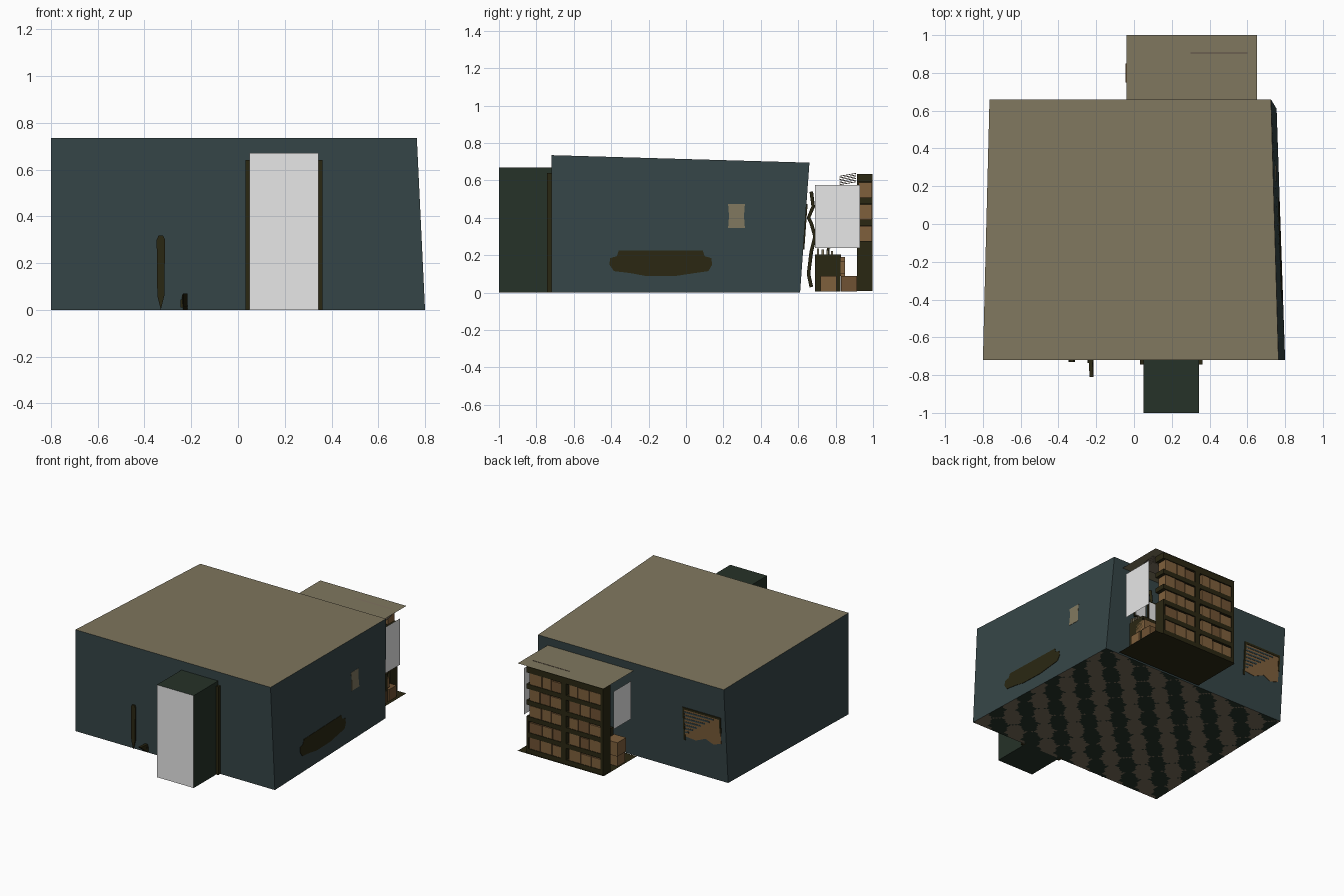
import bpy, bmesh, math, random
from mathutils import Vector

if "Cube" in bpy.data.objects:
    bpy.data.objects.remove(bpy.data.objects["Cube"])
random.seed(4)


def mat(name, r, g, b):
    m = bpy.data.materials.new(name)
    m.diffuse_color = (r, g, b, 1)
    m.use_nodes = True
    m.node_tree.nodes["Principled BSDF"].inputs["Base Color"].default_value = m.diffuse_color
    return m


WALL = mat("dark teal wall", .036, .060, .063)
TAN = mat("plaster tan", .215, .185, .113)
BROWN = mat("dark wood", .023, .020, .006)
GREEN = mat("dark green", .019, .032, .021)
WHITE = mat("white", .80, .80, .80)
BOX = mat("cardboard", .21, .115, .045)
BOX2 = mat("old cardboard", .16, .085, .033)
TAUPE = mat("floor taupe", .18, .145, .10)


def finish(name, bm, *mats):
    me = bpy.data.meshes.new(name)
    bm.to_mesh(me)
    bm.free()
    for m in mats:
        me.materials.append(m)
    ob = bpy.data.objects.new(name, me)
    bpy.context.collection.objects.link(ob)
    return ob


def polys(name, faces, *mats):
    """Flat sheets from lists of corner points."""
    bm = bmesh.new()
    for f in faces:
        bm.faces.new([bm.verts.new(p) for p in f])
    bmesh.ops.remove_doubles(bm, verts=bm.verts, dist=1e-5)
    return finish(name, bm, *mats)


def prism(name, outline, depth, m):
    """Extrude an outline along the depth vector."""
    bm = bmesh.new()
    f = bm.faces.new([bm.verts.new(p) for p in outline])
    r = bmesh.ops.extrude_face_region(bm, geom=[f], use_keep_orig=True)
    for v in r["geom"]:
        if isinstance(v, bmesh.types.BMVert):
            v.co += Vector(depth)
    bmesh.ops.recalc_face_normals(bm, faces=bm.faces)
    return finish(name, bm, m)


def box(name, x0, x1, y0, y1, z0, z1, m):
    return prism(name, [(x0, y0, z0), (x1, y0, z0), (x1, y1, z0), (x0, y1, z0)],
                 (0, 0, z1 - z0), m)


def tube(name, pts, radius, m):
    cu = bpy.data.curves.new(name, 'CURVE')
    cu.dimensions = '3D'
    cu.bevel_depth = radius
    cu.bevel_resolution = 1
    cu.use_fill_caps = True
    s = cu.splines.new('POLY')
    s.points.add(len(pts) - 1)
    for p, q in zip(s.points, pts):
        p.co = (*q, 1)
    cu.materials.append(m)
    ob = bpy.data.objects.new(name, cu)
    bpy.context.collection.objects.link(ob)


# room shell: slightly crooked walls, doorway left open in the front
lo = [(-.8, -.72, 0), (.8, -.72, 0), (.755, .61, 0), (-.765, .61, 0)]
hi = [(-.8, -.72, .735), (.765, -.72, .735), (.725, .66, .695), (-.765, .66, .695)]
D0, D1, DH = .05, .345, .64
polys("walls", [[lo[i], lo[(i + 1) % 4], hi[(i + 1) % 4], hi[i]] for i in (1, 2, 3)]
      + [[lo[0], (D0, -.72, 0), (D0, -.72, .735), hi[0]],
         [(D1, -.72, 0), lo[1], hi[1], (D1, -.72, .735)],
         [(D0, -.72, DH), (D1, -.72, DH), (D1, -.72, .735), (D0, -.72, .735)]], WALL)
polys("ceiling", [hi], TAN)

# patterned floor: wavy staggered tiles
bm = bmesh.new()
NX, NY, P = 112, 96, .285
grid = []
for j in range(NY + 1):
    t = j / NY
    a, b = -.8 + .035 * t, .8 - .045 * t
    grid.append([bm.verts.new((a + (b - a) * i / NX, -.72 + 1.33 * t, 0)) for i in range(NX + 1)])
for j in range(NY):
    for i in range(NX):
        f = bm.faces.new((grid[j][i], grid[j + 1][i], grid[j + 1][i + 1], grid[j][i + 1]))
        c = f.calc_center_median()
        k = 2 * math.pi / P
        u = c.x + .02 * math.sin(2 * k * c.y)
        v = c.y + .02 * math.sin(2 * k * c.x)
        f.material_index = int(math.sin(k * u) * math.sin(k * v) > 0)
finish("floor", bm, GREEN, TAUPE)

# hallway behind the door, with a white end wall
polys("hallway", [
    [(D0, -1, 0), (D0, -.72, 0), (D0, -.72, .67), (D0, -1, .67)],
    [(D1, -.72, 0), (D1, -1, 0), (D1, -1, .67), (D1, -.72, .67)],
    [(D0, -1, .67), (D1, -1, .67), (D1, -.72, .67), (D0, -.72, .67)],
    [(D0, -1, 0), (D0, -.72, 0), (D1, -.72, 0), (D1, -1, 0)]], GREEN)
polys("hallway_end", [[(D0, -1, 0), (D1, -1, 0), (D1, -1, .67), (D0, -1, .67)]], WHITE)
for n, x in (("left", .032), ("right", .34)):
    box("door_post_" + n, x, x + .022, -.743, -.70, 0, .64, BROWN)
box("door_lintel", .032, .362, -.743, -.70, .625, .64, BROWN)


# parts showing through the right wall: sofa and picture
def on_right(y, z, off=.004):
    t = (y + .72) / 1.33
    return (.8 - .045 * t - (.035 - .002 * t) * z / .715 + off, y, z)


sofa = [(-.41, .15), (-.385, .115), (-.30, .105), (-.22, .09), (-.05, .09), (.05, .105), (.12, .115),
        (.14, .15), (.135, .185), (.10, .195), (.09, .225), (-.36, .225), (-.37, .195), (-.405, .185)]
prism("sofa_back", [on_right(*p) for p in sofa], (-.09, 0, 0), BROWN)
box("sofa_seat", .48, .70, -.38, .11, .02, .12, BROWN)
prism("wall_picture", [on_right(*p) for p in
                       [(.225, .345), (.315, .345), (.31, .41), (.315, .475), (.225, .475), (.23, .41)]],
      (-.02, 0, 0), TAN)

# parts showing through the front wall: a pole and a small hooked foot
pole = [(-.33, 0), (-.315, .06), (-.312, .30), (-.32, .317), (-.34, .317), (-.348, .30), (-.345, .06)]
prism("leaning_pole", [(x, -.73, z) for x, z in pole], (0, .02, 0), BROWN)
prism("hooked_foot", [(-.215, -.72, 0), (-.215, -.81, .07), (-.22, -.73, .06), (-.22, -.72, .06)],
      (-.02, 0, 0), BROWN)
box("foot_pad", -.245, -.215, -.735, -.715, .01, .045, BROWN)

# front window with blinds, flush with the inside of the wall
box("front_window", -.54, -.24, -.717, -.712, .25, .48, WHITE)
for i in range(9):
    z = .265 + i * .024
    box("front_blind", -.53, -.25, -.711, -.704, z, z + .012, TAN)


# back window with blinds, poking through the sloping wall
def on_back(x, z, off):
    return (x, .61 + .05 * z / .695 + off, z)


def back_plate(name, pts, off, m):
    prism(name, [on_back(x, z, off) for x, z in pts], (0, -.006, 0), m)


back_plate("back_window", [(-.43, .26), (-.52, .25), (-.60, .285), (-.66, .26), (-.725, .28),
                           (-.725, .465), (-.43, .465)], .003, BOX)
for n, (x0, x1, z0, z1) in {"top": (-.73, -.425, .46, .475), "side": (-.437, -.425, .23, .47),
                            "far_side": (-.73, -.718, .36, .47)}.items():
    back_plate("back_window_frame_" + n, [(x0, z0), (x1, z0), (x1, z1), (x0, z1)], .006, BROWN)
for i in range(7):
    z = .285 + i * .025
    w = .03 + .034 * i
    back_plate("back_blind", [(-.437, z), (-.437 - w, z + .005), (-.437 - w, z + .016), (-.437, z + .011)],
               .005, WALL)

# storage annex: floor and ceiling sheets, side panels
X0, X1 = -.04, .65
polys("annex_ceiling", [[(X0, .655, .638), (X1, .655, .638), (X1, 1, .638), (X0, 1, .638)]], TAN)
polys("annex_floor", [[(X0, .62, .004), (X1, .62, .004), (X1, 1, .004), (X0, 1, .004)]], BROWN)
polys("right_panel", [[(X1, .69, .24), (X1, .93, .24), (X1, .93, .575), (X1, .69, .575)]], WHITE)
polys("left_panel", [[(X0, .69, .30), (X0, .89, .30), (X0, .89, .575), (X0, .69, .575)]], WHITE)

# shelf unit with two bays of boxes
box("shelf_upright_left", -.035, -.015, .915, .998, .008, .635, BROWN)
box("shelf_upright_middle", .262, .302, .915, .998, .008, .635, BROWN)
box("shelf_upright_right", .565, .58, .915, .998, .008, .27, BROWN)
for i in range(6):
    z = .008 + i * .1165
    box("shelf_board", -.035, .58, .915, .998, z, z + (.044 if i == 5 else .034), BROWN)
for r in range(5):
    z = .042 + r * .1165
    for bay in (-.012, .305):
        x = bay
        while x < bay + .20:
            w = random.uniform(.07, .10)
            x1 = min(x + w, bay + .258)
            if bay + .258 - x1 < .05:
                x1 = bay + .258
            box("storage_box", x, x1 - .005, .922, .994, z,
                z + random.uniform(.072, .082), random.choice((BOX, BOX, BOX2)))
            x = x1

# desk, screens and loose boxes in the annex
box("desk_top", .10, .62, .69, .83, .185, .205, BROWN)
for x in (.10, .57):
    box("desk_side", x, x + .05, .69, .825, .005, .185, BROWN)
for x in (.42, .54):
    box("screen_frame", x, x + .10, .755, .768, .225, .385, BROWN)
    box("screen", x + .008, x + .092, .768, .772, .235, .375, WHITE)
    box("screen_stand", x + .04, x + .06, .75, .768, .205, .23, BROWN)
for i in range(4):
    y = .70 + i * .025
    box("papers", .50, .62, y, y + .012, .205, .235 - i * .004, TAN)
for i, (x, y) in enumerate(((.53, .72), (.53, .83), (-.03, .74), (.08, .83), (.25, .83))):
    box("floor_box", x, x + .10, y, y + .085, .006, .09, (BOX, BOX2)[i % 2])
box("stacked_box_right", .52, .62, .76, .85, .10, .17, BOX)
box("stacked_box_left", -.045, .05, .75, .85, .09, .19, BOX)

# hanging slats under the annex ceiling
for i in range(6):
    z = .575 + i * .009
    prism("hanging_slat", [(.30, .82, z), (.60, .82, z), (.60, .91, z + .016), (.30, .91, z + .016)],
          (0, 0, .004), TAUPE)

# bent coat rack between room and annex
for x in (.42, .55):
    tube("coat_rack", [(x, .67, .03), (x, .655, .10), (x, .67, .22), (x, .69, .30),
                       (x, .67, .37), (x, .655, .40), (x, .68, .46), (x, .67, .54)], .011, BROWN)
